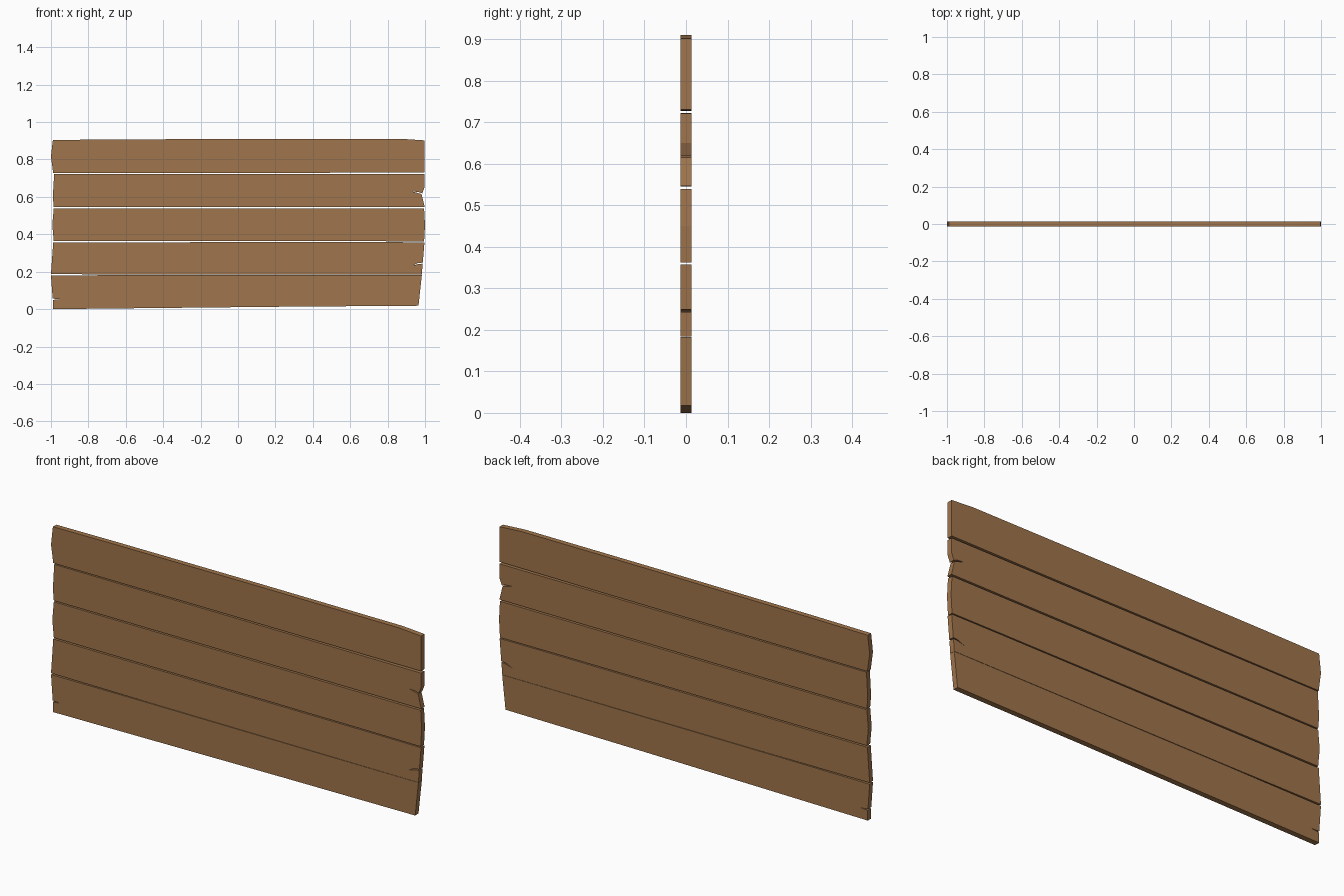
import bpy, bmesh

HALF = 0.013  # half the board thickness

wood = bpy.data.materials.new("wood")
wood.diffuse_color = (0.352, 0.178, 0.072, 1)


def plank(name, outline):
    """Extrude an x-z outline (counter-clockwise from the front) through y."""
    bm = bmesh.new()
    face = bm.faces.new([bm.verts.new((x, -HALF, z)) for x, z in outline])
    ext = bmesh.ops.extrude_face_region(bm, geom=[face], use_keep_orig=True)
    moved = [v for v in ext["geom"] if isinstance(v, bmesh.types.BMVert)]
    bmesh.ops.translate(bm, verts=moved, vec=(0, 2 * HALF, 0))
    bmesh.ops.recalc_face_normals(bm, faces=bm.faces[:])
    bmesh.ops.triangulate(bm, faces=[f for f in bm.faces if len(f.verts) > 4])
    mesh = bpy.data.meshes.new(name)
    bm.to_mesh(mesh)
    bm.free()
    mesh.materials.append(wood)
    bpy.context.collection.objects.link(bpy.data.objects.new(name, mesh))


# Bottom board: slanted lower edge, small split on the left end
plank("bottom_plank", [
    (-0.99, 0.0), (-0.42, 0.006), (0.26, 0.013), (0.965, 0.018), (0.983, 0.183),
    (-0.5, 0.182), (-1.0, 0.180), (-0.991, 0.056), (-0.95, 0.053), (-0.99, 0.049)])

# Second board: split on the right end
plank("lower_plank", [
    (-1.0, 0.187), (-0.5, 0.185), (0.983, 0.184), (0.987, 0.243), (0.965, 0.241),
    (0.93, 0.231), (0.96, 0.245), (0.988, 0.249), (0.997, 0.357), (0.73, 0.358),
    (-0.988, 0.357)])

# Middle board: plain, gently bowed ends
plank("middle_plank", [
    (-0.985, 0.364), (0.73, 0.363), (0.995, 0.362), (1.0, 0.45), (0.995, 0.539),
    (-0.985, 0.539), (-0.993, 0.45)])

# Fourth board: split on the right end, wide gap above it
plank("upper_plank", [
    (-0.985, 0.545), (0.998, 0.547), (0.981, 0.615), (0.96, 0.621),
    (0.93, 0.629), (0.965, 0.626), (0.985, 0.619), (0.997, 0.65), (0.997, 0.721),
    (-0.983, 0.722), (-0.99, 0.6)])

# Top board: worn upper edge, pointed left end
plank("top_plank", [
    (-0.988, 0.727), (0.49, 0.729), (0.997, 0.731), (0.997, 0.902), (0.88, 0.91),
    (0.12, 0.91), (-0.69, 0.907), (-0.99, 0.904), (-1.0, 0.815)])
